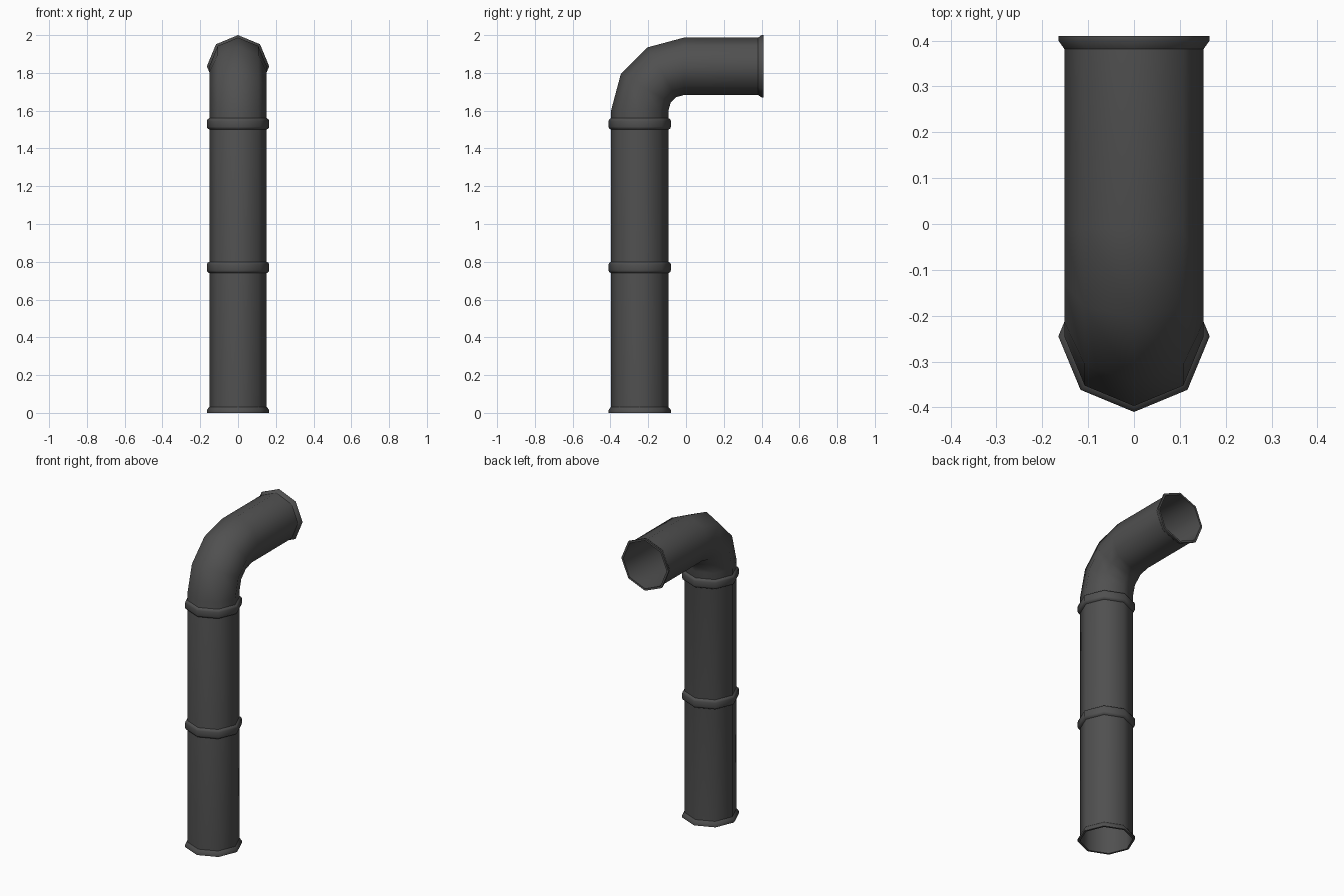
import bpy, bmesh, math
from mathutils import Vector

if "Cube" in bpy.data.objects:
    bpy.data.objects.remove(bpy.data.objects["Cube"])

SIDES = 8
R, RF = 0.152, 0.165          # pipe and flange radius
PY, PZ = -0.245, 1.835        # axis of the upright and of the outlet
BY, BZ = -0.01, 1.60          # centre of the elbow

iron = bpy.data.materials.new("dark iron")
iron.diffuse_color = (0.08, 0.08, 0.08, 1)
iron.use_nodes = True
iron.node_tree.nodes["Principled BSDF"].inputs["Base Color"].default_value = iron.diffuse_color


def sweep(name, stations):
    """Skin octagon rings; each station is (y, z, tilt angle, radius)."""
    bm = bmesh.new()
    rings = []
    for y, z, tilt, r in stations:
        out = Vector((0, -math.cos(tilt), math.sin(tilt)))
        ring = []
        for i in range(SIDES):
            a = 2 * math.pi * i / SIDES
            p = Vector((0, y, z)) + out * (r * math.cos(a))
            p.x = r * math.sin(a)
            ring.append(bm.verts.new(p))
        rings.append(ring)
    for lo, hi in zip(rings, rings[1:]):
        for i in range(SIDES):
            j = (i + 1) % SIDES
            bm.faces.new((lo[j], lo[i], hi[i], hi[j]))
    # orient outward from the swept axis
    f = bm.faces[:][-1]
    bm.normal_update()
    me = bpy.data.meshes.new(name)
    bm.to_mesh(me)
    bm.free()
    me.materials.append(iron)
    ob = bpy.data.objects.new(name, me)
    bpy.context.collection.objects.link(ob)
    bpy.ops.object.select_all(action='DESELECT')
    ob.select_set(True)
    bpy.context.view_layer.objects.active = ob
    bpy.ops.object.shade_smooth_by_angle(angle=math.radians(60))
    return ob


def upright(profile):
    return [(PY, z, 0, r) for r, z in profile]


# Open pipe: upright, three-step elbow, horizontal outlet
H = math.pi / 2
bend = BY - PY
path = [(PY, 0, 0, R)]
for k in range(4):
    t = H * k / 3
    path.append((BY - bend * math.cos(t), BZ + bend * math.sin(t), t, R))
path.append((0.41, PZ, H, R))
sweep("pipe", path)

# Rounded collars at the joints
for name, z in (("lower_collar", 0.77), ("upper_collar", 1.53)):
    sweep(name, upright([(R, z - 0.03), (RF - 0.003, z - 0.024), (RF, z - 0.015),
                         (RF, z + 0.015), (RF - 0.003, z + 0.024), (R, z + 0.03)]))

# End flanges with a flat rim
sweep("base_flange", upright([(R, 0), (RF, 0), (RF, 0.015), (R, 0.032)]))
sweep("outlet_flange", [(0.382, PZ, H, R), (0.40, PZ, H, RF),
                        (0.41, PZ, H, RF), (0.41, PZ, H, R)])
